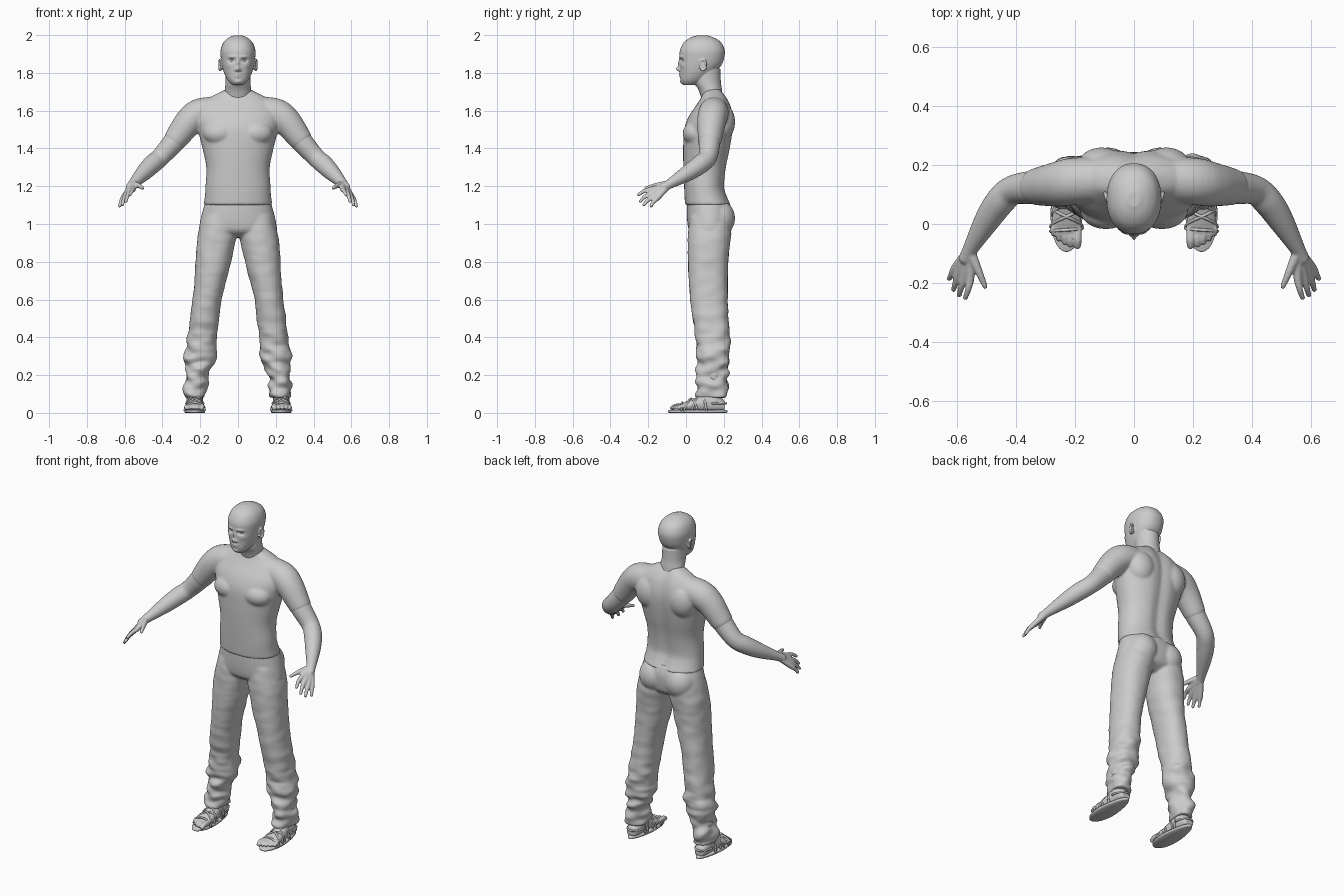
import bpy, bmesh, math
from mathutils import Vector, Matrix, noise

if "Cube" in bpy.data.objects:
    bpy.data.objects.remove(bpy.data.objects["Cube"])

TAU = 2 * math.pi
clay = bpy.data.materials.new("plain_grey")
clay.use_nodes = True
grey = (0.6, 0.6, 0.6, 1)
clay.diffuse_color = grey
clay.node_tree.nodes["Principled BSDF"].inputs["Base Color"].default_value = grey


def spline(points, steps):
    """Smooth path through tuples of any length."""
    points = [Vector(p) for p in points]
    ends = [points[0]] + points + [points[-1]]
    path = []
    for a, b, c, d in zip(ends, ends[1:], ends[2:], ends[3:]):
        for i in range(steps):
            t = i / steps
            path.append(b + (c - a) * (t / 2) + (a * 2 - b * 5 + c * 4 - d) * (t * t / 2)
                        + (b * 3 - a - c * 3 + d) * (t ** 3 / 2))
    return path + [points[-1]]


def bridge(bm, rings):
    """Join rings of positions into a capped skin."""
    loops = [[bm.verts.new(p) for p in ring] for ring in rings]
    n = len(loops[0])
    for low, high in zip(loops, loops[1:]):
        for i in range(n):
            j = (i + 1) % n
            bm.faces.new((low[i], low[j], high[j], high[i]))
    bm.faces.new(loops[0][::-1])
    bm.faces.new(loops[-1])


def loft(bm, sections, x=0, power=2.2, warp=None, steps=5, sides=48):
    """Horizontal rounded sections: height, half width, front, back, shift."""
    rings = []
    for s in spline(sections, steps):
        z, w, front, back = s[:4]
        cx = x + (s[4] if len(s) > 4 else 0)
        ring = []
        for i in range(sides):
            a = TAU * i / sides
            c, q = math.cos(a), math.sin(a)
            p = Vector((cx + w * math.copysign(abs(c) ** (2 / power), c),
                        (front + back) / 2 + (back - front) / 2
                        * math.copysign(abs(q) ** (2 / power), q), z))
            ring.append(warp(p, c, q) if warp else p)
        rings.append(ring)
    bridge(bm, rings)


def ball(bm, centre, size):
    m = Matrix.Translation(centre) @ Matrix.Diagonal((*size, 1))
    bmesh.ops.create_uvsphere(bm, u_segments=24, v_segments=14, radius=1, matrix=m)


def tube(bm, points, side=1, steps=5, sides=16):
    """Round limb along x, y, z, radius points, with ball ends."""
    path = spline([(p[0] * side, *p[1:]) for p in points], steps)
    spots = [Vector(p[:3]) for p in path]
    rings = []
    for i, (spot, p) in enumerate(zip(spots, path)):
        along = spots[min(i + 1, len(spots) - 1)] - spots[max(i - 1, 0)]
        turn = along.to_track_quat('Z', 'Y')
        rings.append([spot + turn @ Vector((math.cos(TAU * k / sides), math.sin(TAU * k / sides), 0)) * p[3]
                      for k in range(sides)])
    bridge(bm, rings)
    for k in (0, -1):
        ball(bm, spots[k], [path[k][3]] * 3)


def finish(name, bm, voxel=0, smooth=4):
    """Turn a bmesh into an object, optionally fused into one soft skin."""
    bmesh.ops.recalc_face_normals(bm, faces=bm.faces)
    mesh = bpy.data.meshes.new(name)
    bm.to_mesh(mesh)
    bm.free()
    obj = bpy.data.objects.new(name, mesh)
    bpy.context.collection.objects.link(obj)
    if voxel:
        fuse = obj.modifiers.new("fuse", 'REMESH')
        fuse.mode, fuse.voxel_size = 'VOXEL', voxel
        relax = obj.modifiers.new("relax", 'SMOOTH')
        relax.iterations = smooth
        graph = bpy.context.evaluated_depsgraph_get()
        obj.data = bpy.data.meshes.new_from_object(obj.evaluated_get(graph))
        obj.modifiers.clear()
    obj.data.materials.clear()
    obj.data.materials.append(clay)
    obj.data.polygons.foreach_set("use_smooth", [True] * len(obj.data.polygons))
    return obj


# Shirt: torso with spine furrow, chest and short sleeves
def spine(p, c, q):
    if q > 0:
        p.y -= 0.014 * math.exp(-(p.x / 0.035) ** 2)
    return p


bm = bmesh.new()
loft(bm, [(1.1, .182, -.005, .243), (1.15, .175, -.008, .22), (1.2, .172, -.01, .207),
          (1.3, .168, -.014, .217), (1.4, .188, -.015, .237), (1.5, .212, -.01, .252),
          (1.57, .225, .015, .252), (1.63, .2, .055, .238), (1.67, .15, .08, .218),
          (1.7, .09, .09, .197), (1.715, .06, .1, .185)], warp=spine)
for s in (1, -1):
    tube(bm, [(.1, .15, 1.6, .075), (.2, .145, 1.585, .08), (.26, .135, 1.54, .076),
              (.325, .127, 1.455, .064)], s, sides=32)
    ball(bm, (s * .095, .05, 1.48), (.09, .068, .065))
    ball(bm, (s * .11, .19, 1.54), (.085, .07, .1))
finish("shirt", bm, .007, 6)

# Arms and hands
fingers = [
    [(.555, -.175, 1.185), (.562, -.22, 1.175), (.572, -.25, 1.155)],
    [(.575, -.175, 1.168), (.586, -.215, 1.147), (.593, -.241, 1.12)],
    [(.593, -.165, 1.152), (.605, -.2, 1.127), (.612, -.222, 1.102)],
    [(.605, -.148, 1.142), (.619, -.172, 1.117), (.627, -.185, 1.095)]]
for s, side in ((1, "left"), (-1, "right")):
    bm = bmesh.new()
    tube(bm, [(.27, .135, 1.53, .06), (.335, .125, 1.44, .058), (.41, .115, 1.355, .05),
              (.455, .075, 1.315, .05), (.5, .01, 1.27, .043), (.555, -.085, 1.213, .026),
              (.57, -.115, 1.195, .024)], s, sides=32)
    for knuckle, middle, tip in fingers:
        tube(bm, [(.558, -.09, 1.208, .018), (*knuckle, .015), (*middle, .011), (*tip, .009)], s)
    tube(bm, [(.553, -.1, 1.212, .018), (.525, -.165, 1.203, .013), (.505, -.212, 1.19, .009)], s)
    finish(side + "_arm", bm, .005, 3)


# Trousers: hips, seat and loose legs that crumple toward the hem
def crumple(p, c, q):
    loose = max(0, min(1, (.5 - p.z) / .25))
    fold = noise.noise(Vector((p.x * 12, p.y * 12, p.z * 26)))
    ridge = math.sin(p.z * 75 + 3 * c - 2 * q)
    push = loose * (.016 * fold + .004 * ridge) + .004 * fold
    return p + Vector((c, q, 0)) * push


bm = bmesh.new()
loft(bm, [(1.125, .17, .005, .225), (1.07, .187, .004, .243), (1, .203, .008, .24),
          (.96, .2, .02, .225), (.93, .13, .06, .18)])
for s in (1, -1):
    leg = [(1.04, .085, .02, .235, .1), (.95, .103, .012, .238, .108), (.88, .1, .01, .232, .12),
           (.8, .094, .01, .225, .131), (.7, .084, .015, .222, .147), (.6, .077, .022, .222, .164),
           (.5, .077, .035, .225, .177), (.4, .077, .053, .232, .189), (.3, .085, .06, .23, .202),
           (.25, .075, .065, .222, .21), (.2, .062, .06, .218, .22), (.13, .06, .055, .214, .226),
           (.08, .056, .06, .214, .228)]
    loft(bm, [(*r[:4], r[4] * s) for r in leg], warp=crumple)
    ball(bm, (s * .088, .175, 1.03), (.088, .085, .095))
finish("trousers", bm, .007, 5)

# Head, neck and ears
bm = bmesh.new()
loft(bm, [(1.735, .03, -.012, .05), (1.76, .054, -.028, .1), (1.8, .074, -.031, .15),
          (1.84, .085, -.033, .187), (1.88, .091, -.034, .202), (1.92, .092, -.032, .205),
          (1.96, .078, -.012, .187), (1.985, .052, .02, .152), (1.999, .02, .06, .11)])
loft(bm, [(1.6, .07, .1, .2), (1.7, .07, .07, .192), (1.75, .066, .045, .185),
          (1.82, .066, .04, .182)], power=2)
for s in (1, -1):
    rim = [(.087 + .012 * math.sin(a / 2), .09 - .016 * math.cos(a),
            1.842 + .028 * math.sin(a), .0055) for a in [k * TAU / 12 for k in range(12)]]
    tube(bm, rim, s, steps=2)
    ball(bm, (s * .088, .092, 1.84), (.008, .016, .026))
head = finish("head", bm, .0035, 3)

# Facial forms: place x, height, spread x, spread z, forward push
forms = [(0, 1.82, .011, .012, .021), (0, 1.85, .008, .022, .009), (.014, 1.815, .006, .006, .007),
         (.032, 1.885, .022, .007, .006), (.033, 1.866, .016, .01, -.013), (0, 1.788, .02, .009, .008),
         (0, 1.786, .022, .0025, -.006), (0, 1.75, .02, .01, .007), (.05, 1.838, .018, .014, .004)]
for v in head.data.vertices:
    x, y, z = v.co
    if y < .06 and z > 1.735:
        v.co.y -= sum(d * math.exp(-((abs(x) - fx) / sx) ** 2 - ((z - fz) / sz) ** 2)
                      for fx, fz, sx, sz, d in forms)
bm = bmesh.new()
for s in (1, -1):
    ball(bm, (s * .033, -.006, 1.866), (.014, .0125, .0105))
finish("eyes", bm)

# Feet and strapped sandals
shape = [(.205, .028, .06), (.17, .04, .1), (.12, .042, .12), (.06, .044, .085),
         (0, .051, .06), (-.04, .052, .042)]


def foot_size(y):
    for (a, w, h), (b, w2, h2) in zip(shape, shape[1:]):
        if a >= y >= b:
            t = (a - y) / (a - b)
            return w + (w2 - w) * t, h + (h2 - h) * t
    return shape[-1][1:]


for s, side in ((1, "left"), (-1, "right")):
    mid = .229
    bm = bmesh.new()
    bridge(bm, [[(s * mid + w * math.cos(TAU * k / 32), y,
                  .016 + max(0, (h - .016) * (.4 + .6 * math.sin(TAU * k / 32)))) for k in range(32)]
                for y, w, h in spline(shape, 4)])
    tube(bm, [(mid, .145, .06, .045), (mid, .15, .13, .04), (mid, .145, .2, .045)], s)
    for k in range(5):
        r = .015 if k == 0 else .0105
        x = mid - .037 + k * .0195 + (.004 if k else 0)
        tip = -.073 + .0025 * k * k
        tube(bm, [(x, -.02, .034, r), (x, tip + .02, .034, r), (x, tip, .026, r * .85)], s)
    finish(side + "_foot", bm, .0045, 2)

    # Sole: an egg outline wider at the toes
    bm = bmesh.new()
    rings = []
    for z, grow in ((0, .95), (.003, 1), (.012, 1), (.015, .97)):
        rings.append([(s * mid + grow * math.cos(a) * (.053 - .011 * math.sin(a)),
                       .063 + grow * .158 * math.sin(a), z) for a in [TAU * k / 48 for k in range(48)]])
    bridge(bm, rings)
    finish(side + "_sole", bm)

    # Straps: crossing bands over the foot and a heel loop
    bm = bmesh.new()
    for start, end in ((-.025, -.015), (-.01, .06), (.06, -.01), (.03, .11), (.11, .03), (.1, .13)):
        band = []
        for k in range(13):
            a = math.pi * k / 12
            y = start + (end - start) * k / 12
            w, h = foot_size(y)
            band.append((mid + (w + .002) * math.cos(a), y, .014 + (h - .01) * math.sin(a), .0055))
        tube(bm, band, s, steps=2, sides=8)
    heel = [(mid + .046 * math.cos(a), .14 + .072 * math.sin(a), .05, .0055)
            for a in [math.pi * k / 10 for k in range(11)]]
    tube(bm, heel, s, steps=2, sides=8)
    finish(side + "_straps", bm)
